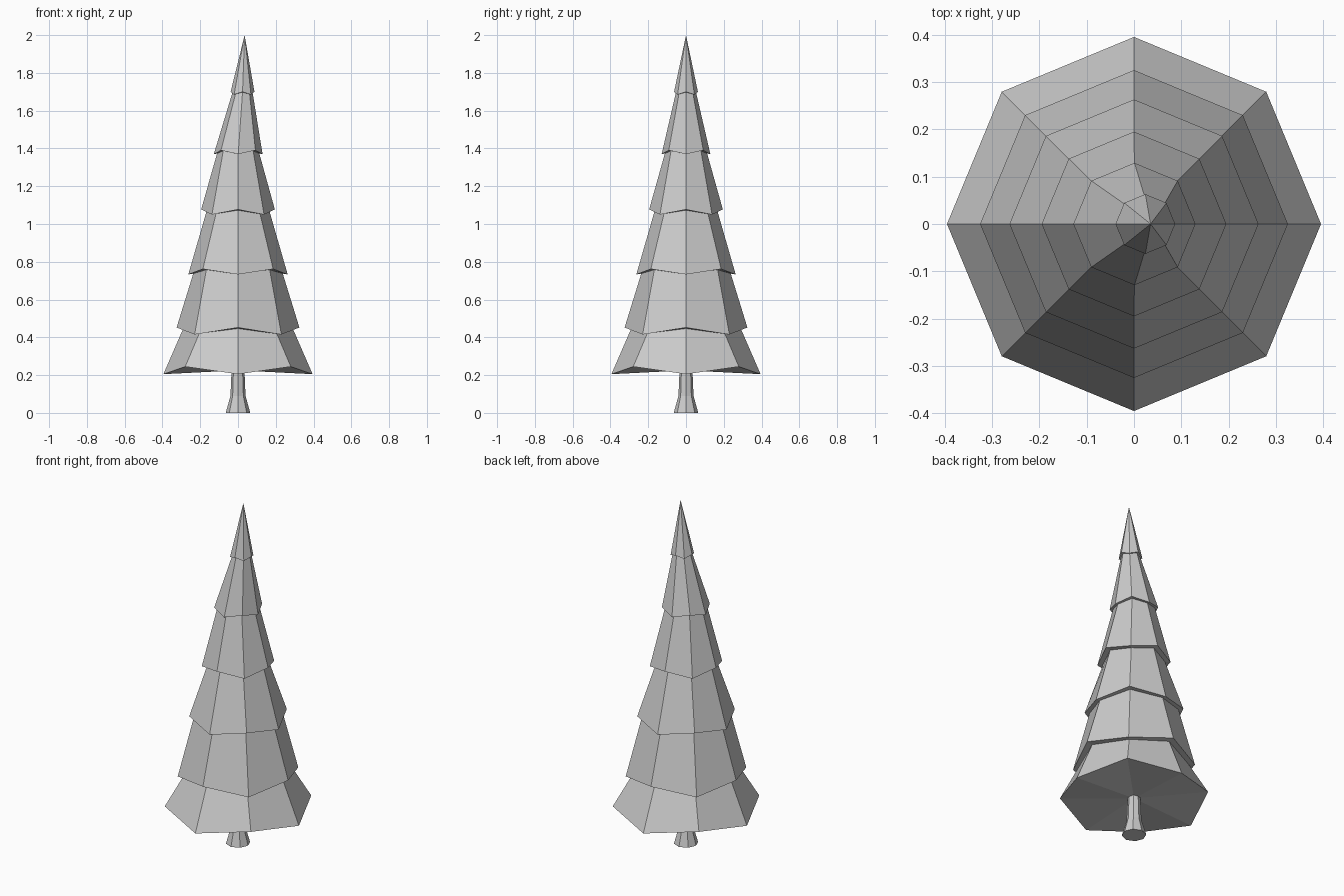
import bpy, bmesh
from math import cos, sin, pi

cube = bpy.data.objects.get("Cube")
if cube:
    bpy.data.objects.remove(cube)

SIDES = 8

grey = bpy.data.materials.new("plain_grey")
grey.use_nodes = True
grey.diffuse_color = (0.6, 0.6, 0.6, 1)
grey.node_tree.nodes["Principled BSDF"].inputs["Base Color"].default_value = (0.6, 0.6, 0.6, 1)


def ring(bm, radius, z_axis, z_diag, x=0.0):
    """Octagon whose corners alternate between two heights."""
    return [bm.verts.new((x + radius * cos(2 * pi * i / SIDES),
                          radius * sin(2 * pi * i / SIDES),
                          z_diag if i % 2 else z_axis)) for i in range(SIDES)]


def bridge(bm, low, high):
    for i in range(SIDES):
        j = (i + 1) % SIDES
        bm.faces.new((low[i], low[j], high[j], high[i]))


def fan(bm, loop, point):
    tip = bm.verts.new(point)
    for i in range(SIDES):
        bm.faces.new((loop[i], loop[(i + 1) % SIDES], tip))


def finish(bm, name):
    bmesh.ops.recalc_face_normals(bm, faces=bm.faces[:])
    mesh = bpy.data.meshes.new(name)
    bm.to_mesh(mesh)
    bm.free()
    mesh.materials.append(grey)
    obj = bpy.data.objects.new(name, mesh)
    bpy.context.collection.objects.link(obj)
    return obj


# Foliage tiers: rim radius, inner radius, axis height, diagonal height, x shift
tiers = [
    (0.395, 0.00, 0.205, 0.245, 0.0),
    (0.325, 0.29, 0.452, 0.415, 0.0),
    (0.263, 0.237, 0.733, 0.762, 0.0),
    (0.195, 0.165, 1.077, 1.05, 0.0),
    (0.129, 0.112, 1.37, 1.39, 0.001),
    (0.063, 0.053, 1.70, 1.685, 0.024),
]
bm = bmesh.new()
previous = None
for rim_r, inner_r, za, zd, x in tiers:
    rim = ring(bm, rim_r, za, zd, x)
    if previous is None:
        fan(bm, rim, (0, 0, 0.225))      # underside of the lowest tier
    else:
        mid = (za + zd) / 2
        inner = ring(bm, inner_r, mid + 0.7 * (za - mid), mid + 0.7 * (zd - mid), x)
        bridge(bm, previous, inner)      # sloping side
        bridge(bm, inner, rim)           # overhang
    previous = rim
fan(bm, previous, (0.035, 0, 2.0))       # pointed top
finish(bm, "foliage")

# Trunk flaring towards the ground
bm = bmesh.new()
rings = [ring(bm, r, z, z) for r, z in [(0.065, 0), (0.04, 0.09), (0.034, 0.23)]]
for low, high in zip(rings, rings[1:]):
    bridge(bm, low, high)
bm.faces.new(rings[0])
bm.faces.new(rings[-1])
finish(bm, "trunk")
